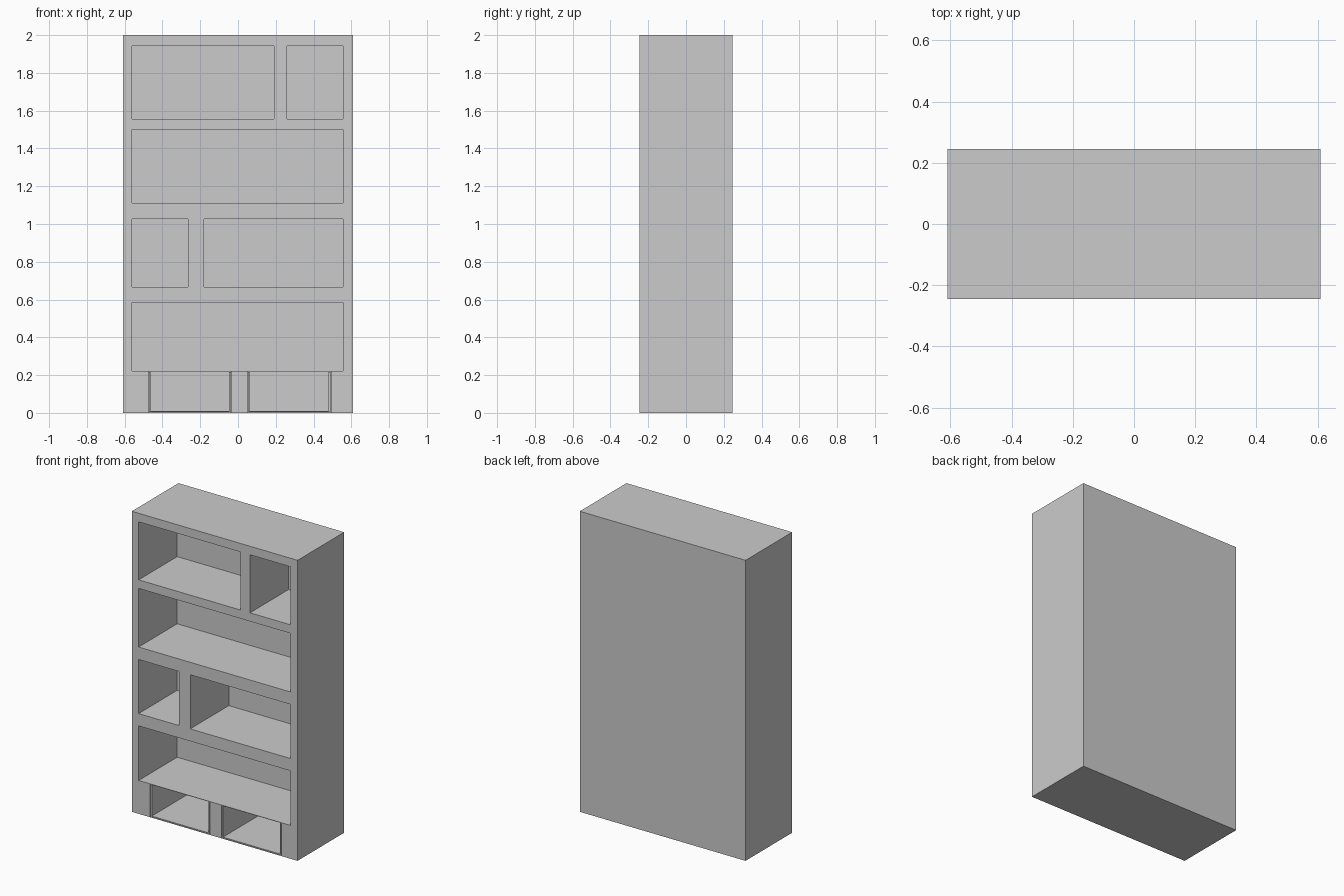
import bpy, bmesh
from mathutils import Matrix, Vector

if "Cube" in bpy.data.objects:
    bpy.data.objects.remove(bpy.data.objects["Cube"])

W, D, H = 0.61, 0.245, 2.0      # half width, half depth, height
BACK = 0.16                     # inner face of the back panel


def add_box(bm, x0, x1, y0, y1, z0, z1):
    centre = Vector(((x0 + x1) / 2, (y0 + y1) / 2, (z0 + z1) / 2))
    size = Matrix.Diagonal((x1 - x0, y1 - y0, z1 - z0, 1))
    bmesh.ops.create_cube(bm, size=1, matrix=Matrix.Translation(centre) @ size)


def make_object(name, bm):
    bmesh.ops.recalc_face_normals(bm, faces=bm.faces)
    mesh = bpy.data.meshes.new(name)
    bm.to_mesh(mesh)
    bm.free()
    obj = bpy.data.objects.new(name, mesh)
    bpy.context.collection.objects.link(obj)
    return obj


# Solid bookcase body
bm = bmesh.new()
add_box(bm, -W, W, -D, D, 0, H)
bookcase = make_object("bookcase_body", bm)

# Shelf openings and the two low bays: x0, x1, z0, z1
shelves = [
    (-0.56, 0.19, 1.557, 1.943), (0.26, 0.557, 1.557, 1.943),
    (-0.56, 0.557, 1.11, 1.50),
    (-0.56, -0.264, 0.667, 1.027), (-0.18, 0.557, 0.667, 1.027),
    (-0.56, 0.557, 0.222, 0.585),
]
bays = [(-0.475, -0.035, 0.003, 0.219), (0.049, 0.492, 0.003, 0.219)]
bm = bmesh.new()
for x0, x1, z0, z1 in shelves + bays:
    add_box(bm, x0, x1, -D - 0.1, BACK, z0, z1)
cutter = make_object("opening_cutter", bm)
cutter.hide_render = True
cutter.hide_viewport = True
cutter.display_type = 'WIRE'

cut = bookcase.modifiers.new("openings", 'BOOLEAN')
cut.operation = 'DIFFERENCE'
cut.solver = 'EXACT'
cut.object = cutter

# Thin open-fronted trays lining the low bays, as an extruded U profile
GAP, T = 0.003, 0.009
for name, (x0, x1, z0, z1) in zip(("left_tray", "right_tray"), bays):
    a, b, lo, hi = x0 + GAP, x1 - GAP, z0 + 0.002, z1 - GAP
    profile = [(a, lo), (b, lo), (b, hi), (b - T, hi),
               (b - T, lo + 0.006), (a + T, lo + 0.006), (a + T, hi), (a, hi)]
    bm = bmesh.new()
    face = bm.faces.new([bm.verts.new((x, -D, z)) for x, z in profile])
    ext = bmesh.ops.extrude_face_region(bm, geom=[face], use_keep_orig=True)
    verts = [v for v in ext["geom"] if isinstance(v, bmesh.types.BMVert)]
    bmesh.ops.translate(bm, verts=verts, vec=(0, BACK - GAP + D, 0))
    make_object(name, bm)
